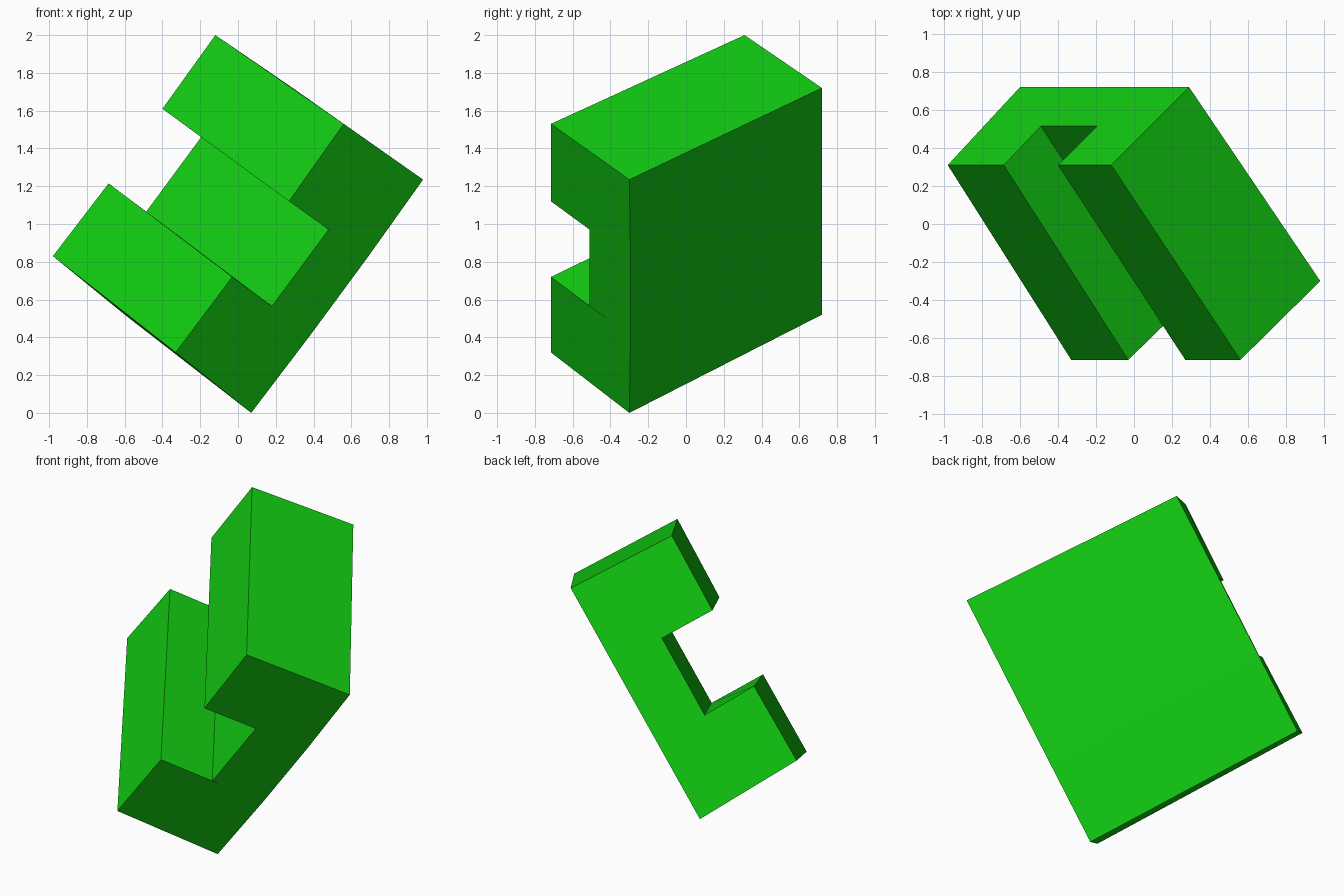
import bpy
import bmesh
from mathutils import Vector

cube = bpy.data.objects.get("Cube")
if cube:
    bpy.data.objects.remove(cube, do_unlink=True)

# Single green material
GREEN = (0.006, 0.61, 0.006, 1.0)
mat = bpy.data.materials.new("bright_green")
mat.use_nodes = True
mat.diffuse_color = GREEN
bsdf = next(n for n in mat.node_tree.nodes if n.type == 'BSDF_PRINCIPLED')
bsdf.inputs["Base Color"].default_value = GREEN

# C-shaped profile at the near end: spine bottom, lower arm, slot, upper arm, spine top
near = [Vector(p) for p in (
    (0.07, -0.30, 0.00), (-0.33, -0.715, 0.32), (-0.03, -0.715, 0.72),
    (0.18, -0.51, 0.565), (0.48, -0.51, 0.97), (0.27, -0.715, 1.12),
    (0.56, -0.715, 1.53), (0.98, -0.30, 1.235))]

# Matching profile at the far end
far = [Vector(p) for p in (
    (-0.60, 0.72, 0.52), (-0.98, 0.31, 0.83), (-0.685, 0.31, 1.215),
    (-0.49, 0.515, 1.06), (-0.195, 0.515, 1.46), (-0.40, 0.31, 1.61),
    (-0.12, 0.31, 2.00), (0.29, 0.72, 1.72))]


def with_spine_points(ring, bulge):
    """Add two points along the outer spine edge, pushed outward a little."""
    outward = (ring[0] - ring[1]).normalized() * bulge
    return ring + [ring[7].lerp(ring[0], t) + outward for t in (1 / 3, 2 / 3)]


# Loft the two profiles into a solid channel block
bm = bmesh.new()
a = [bm.verts.new(p) for p in with_spine_points(near, 0.010)]
b = [bm.verts.new(p) for p in with_spine_points(far, 0.0)]
n = len(a)
bm.faces.new(a)
bm.faces.new(b[::-1])
for i in range(n):
    j = (i + 1) % n
    bm.faces.new((a[j], a[i], b[i], b[j]))
bmesh.ops.recalc_face_normals(bm, faces=bm.faces)

mesh = bpy.data.meshes.new("channel_block")
bm.to_mesh(mesh)
bm.free()
mesh.materials.append(mat)
block = bpy.data.objects.new("channel_block", mesh)
bpy.context.collection.objects.link(block)
